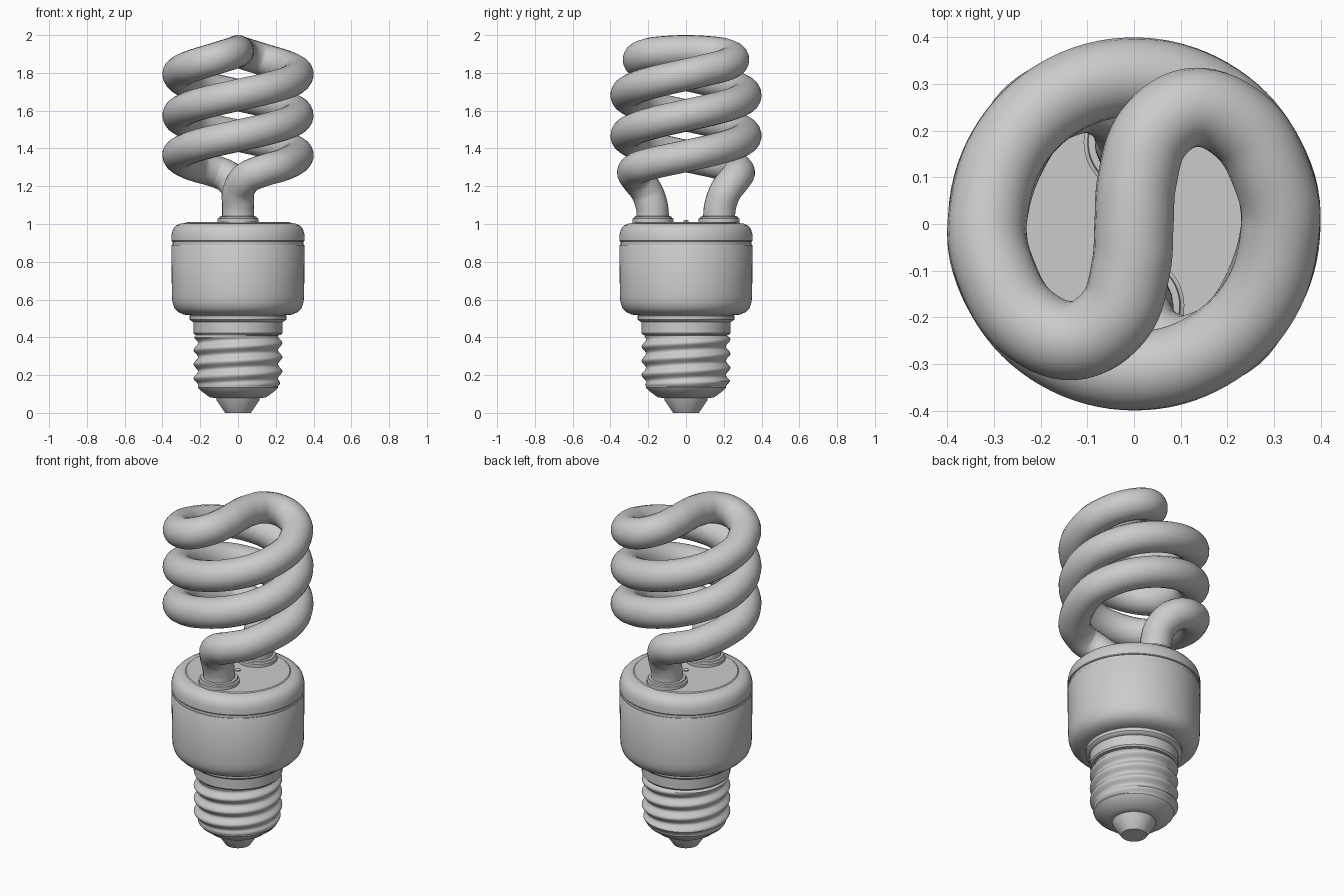
import bpy, bmesh
from math import sin, cos, pi, tau
from mathutils import Vector

cube = bpy.data.objects.get("Cube")
if cube:
    bpy.data.objects.remove(cube, do_unlink=True)

GREY = (0.6, 0.6, 0.6, 1)
mat = bpy.data.materials.new("plain grey")
mat.use_nodes = True
mat.diffuse_color = GREY
mat.node_tree.nodes["Principled BSDF"].inputs["Base Color"].default_value = GREY


def add(name, mesh, angle=0.6):
    mesh.materials.clear()
    mesh.materials.append(mat)
    obj = bpy.data.objects.new(name, mesh)
    bpy.context.collection.objects.link(obj)
    bpy.ops.object.select_all(action="DESELECT")
    obj.select_set(True)
    bpy.context.view_layer.objects.active = obj
    bpy.ops.object.shade_smooth_by_angle(angle=angle)
    return obj


def lathe(name, profile, centre=(0, 0), segments=64, swell=None):
    """Revolve (radius, height) points, bottom to top; swell adds to the radius."""
    bm = bmesh.new()
    rings = []
    for r, z in profile:
        ring = []
        for i in range(segments):
            a = tau * i / segments
            rr = r + (swell(a, z) if swell else 0)
            ring.append(bm.verts.new((centre[0] + rr * cos(a), centre[1] + rr * sin(a), z)))
        rings.append(ring)
    for low, high in zip(rings, rings[1:]):
        for i in range(segments):
            j = (i + 1) % segments
            bm.faces.new((low[i], low[j], high[j], high[i]))
    bm.faces.new(rings[0][::-1])
    bm.faces.new(rings[-1])
    mesh = bpy.data.meshes.new(name)
    bm.to_mesh(mesh)
    bm.free()
    return add(name, mesh)


# Contact tip and insulator at the foot
lathe("contact_tip", [(0.068, 0), (0.076, 0.012), (0.112, 0.065), (0.118, 0.085)])
lathe("insulator", [(0.118, 0.078), (0.15, 0.083), (0.2, 0.12), (0.212, 0.135), (0.212, 0.15)])

# Screw shell with a helical thread that fades out at both ends
PITCH, LOW, HIGH = 0.075, 0.14, 0.42


def thread(a, z):
    fade = max(0, min(1, (z - LOW) / 0.03, (HIGH - z) / 0.02))
    wave = 0.5 + 0.5 * cos(tau * ((z - 0.37) / PITCH - a / tau))
    return 0.023 * wave * fade


STEPS = 56
shell = [(0.212, LOW + (HIGH - LOW) * i / STEPS) for i in range(STEPS + 1)]
lathe("screw_shell", shell, swell=thread)
lathe("shell_neck", [(0.212, 0.41), (0.228, 0.413), (0.235, 0.422), (0.235, 0.485)])
lathe("collar", [(0.235, 0.48), (0.25, 0.488), (0.256, 0.495), (0.256, 0.513), (0.25, 0.52)])

# Ballast housing, seam and cap
lathe("housing", [(0.25, 0.516), (0.285, 0.52), (0.315, 0.533), (0.336, 0.555),
                  (0.347, 0.585), (0.35, 0.62), (0.353, 0.885), (0.35, 0.89)])
lathe("seam", [(0.346, 0.888), (0.346, 0.91)])
lathe("cap", [(0.35, 0.908), (0.353, 0.912), (0.352, 0.945), (0.344, 0.973),
              (0.328, 0.992), (0.305, 1.002), (0.28, 1.005), (0.275, 1.01)])
lathe("centre_pin", [(0.014, 1.0), (0.014, 1.016), (0.008, 1.02)], segments=16)

# Sockets holding the two tube ends
LEG_Y = 0.175
for side, sign in (("front", -1), ("back", 1)):
    lathe(side + "_socket", [(0.108, 1.005), (0.108, 1.028), (0.1, 1.032),
                             (0.098, 1.04), (0.085, 1.042)], (0, sign * LEG_Y), 40)

# Glass tube: leg, one full turn, and half of the bridge; the rest is its half-turn copy
COIL, BASE_Z, RISE = 0.315, 1.36, 0.43
half = [(0, -LEG_Y, 1.0), (0, -0.18, 1.09), (0.003, -0.21, 1.175),
        (0.045, -0.262, 1.243), (0.125, -0.278, 1.28), (0.235, -0.212, 1.312)]
half += [(COIL * cos(t), COIL * sin(t), BASE_Z + RISE * t / tau)
         for t in (tau * i / 12 for i in range(13))]
half += [(0.295, 0.105, 1.815), (0.235, 0.205, 1.84), (0.13, 0.25, 1.872),
         (0.04, 0.195, 1.9), (0.006, 0.09, 1.912)]
path = half + [(0, 0, 1.915)] + [(-x, -y, z) for x, y, z in reversed(half)]

curve = bpy.data.curves.new("tube_path", "CURVE")
curve.dimensions = "3D"
curve.resolution_u = 8
curve.bevel_depth = 0.085
curve.bevel_resolution = 8
curve.use_fill_caps = True
spline = curve.splines.new("BEZIER")
spline.bezier_points.add(len(path) - 1)
for i, point in enumerate(spline.bezier_points):
    here = Vector(path[i])
    before = Vector(path[max(i - 1, 0)])
    after = Vector(path[min(i + 1, len(path) - 1)])
    direction = (after - before).normalized()
    point.handle_left_type = point.handle_right_type = "FREE"
    point.co = here
    point.handle_left = here - direction * (here - before).length * 0.35
    point.handle_right = here + direction * (after - here).length * 0.35

helper = bpy.data.objects.new("tube_path", curve)
bpy.context.collection.objects.link(helper)
bpy.context.view_layer.update()
graph = bpy.context.evaluated_depsgraph_get()
tube_mesh = bpy.data.meshes.new_from_object(helper.evaluated_get(graph))
bpy.data.objects.remove(helper, do_unlink=True)
add("spiral_tube", tube_mesh, 1.0)
